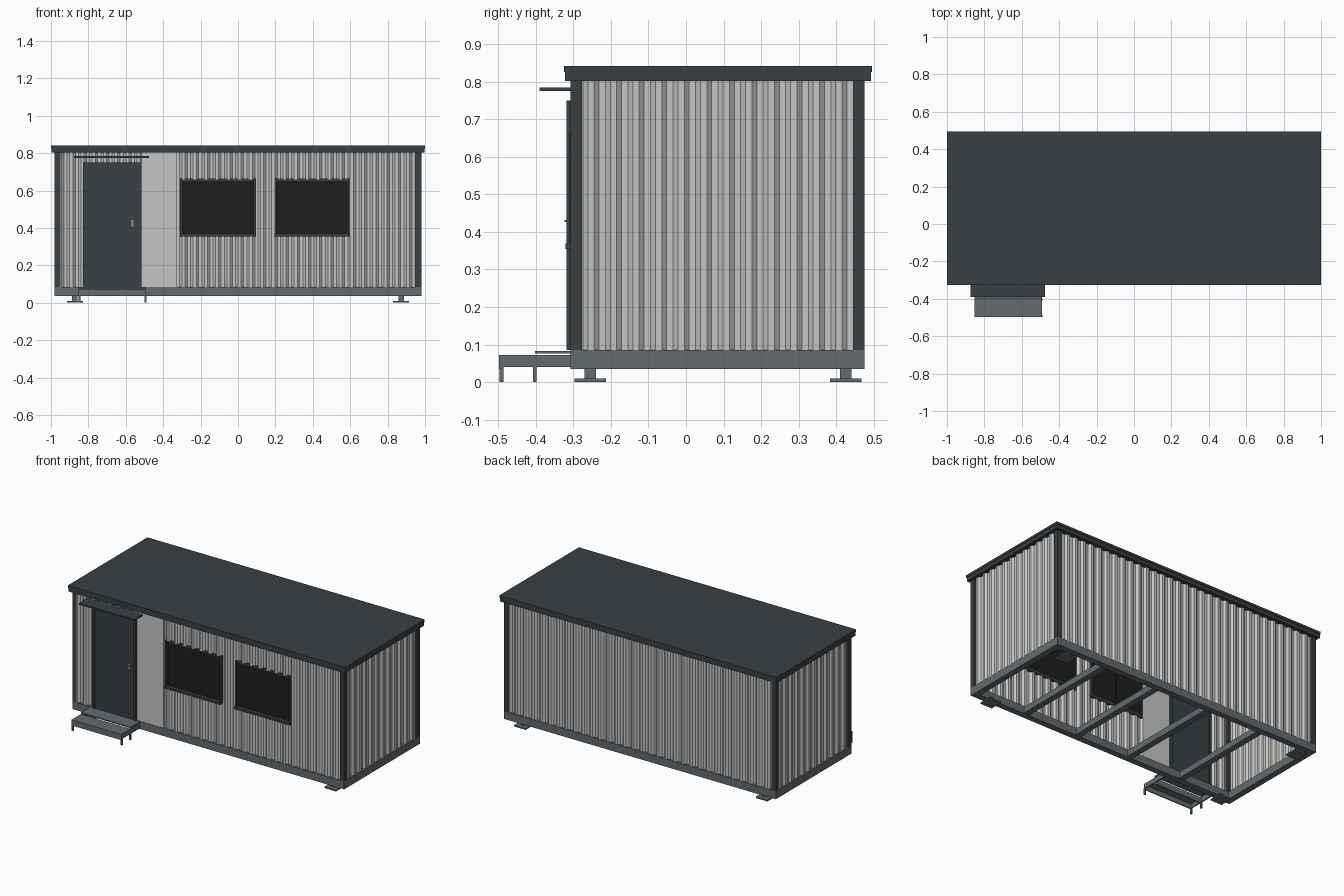
import bpy, math
from mathutils import Vector

cube = bpy.data.objects.get("Cube")
if cube:
    bpy.data.objects.remove(cube, do_unlink=True)


def material(name, rgb):
    m = bpy.data.materials.new(name)
    m.use_nodes = True
    m.diffuse_color = (*rgb, 1)
    m.node_tree.nodes["Principled BSDF"].inputs["Base Color"].default_value = (*rgb, 1)
    return m


ANTHRACITE = material("anthracite", (0.042, 0.05, 0.056))
STEEL = material("base grey", (0.13, 0.145, 0.155))
CLADDING = material("light cladding", (0.56, 0.56, 0.54))
GLASS = material("dark glass", (0.013, 0.013, 0.013))
METAL = material("handle metal", (0.25, 0.25, 0.25))


def mesh_object(name, verts, faces, mat):
    me = bpy.data.meshes.new(name)
    me.from_pydata(verts, [], faces)
    me.materials.append(mat)
    ob = bpy.data.objects.new(name, me)
    bpy.context.collection.objects.link(ob)
    return ob


def box(name, x, y, z, mat):
    """Box from its x, y and z ranges."""
    verts = [(a, b, c) for a in x for b in y for c in z]
    faces = [(0, 1, 3, 2), (4, 6, 7, 5), (0, 4, 5, 1), (2, 3, 7, 6), (0, 2, 6, 4), (1, 5, 7, 3)]
    return mesh_object(name, verts, faces, mat)


# Overall sizes of the body
X, FRONT, BACK = 0.98, -0.307, 0.475
MID = (FRONT + BACK) / 2
HALF = (BACK - FRONT) / 2
BASE, FLOOR, TOP = 0.035, 0.085, 0.805

# Trapezoid corrugation: ridge, fall, valley, rise
PITCH, DEPTH = 0.06, 0.012
STOPS = [(0, 0), (0.017, 0), (0.03, 1), (0.047, 1)]


def depth_at(u):
    u %= PITCH
    pts = STOPS + [(PITCH, 0)]
    for (a, da), (b, db) in zip(pts, pts[1:]):
        if u <= b:
            return DEPTH * (da + (db - da) * (u - a) / (b - a))
    return 0


def corrugated(name, patches, phase, location, angle):
    """Sheet facing local -y, made of rectangles (t0, t1, z0, z1)."""
    verts, faces = [], []
    for t0, t1, z0, z1 in patches:
        n0 = math.floor((t0 - phase) / PITCH)
        n1 = math.ceil((t1 - phase) / PITCH)
        ts = [phase + n * PITCH + s for n in range(n0, n1 + 1) for s, _ in STOPS]
        ts = [t0] + [t for t in ts if t0 + 1e-4 < t < t1 - 1e-4] + [t1]
        start = len(verts)
        for t in ts:
            d = depth_at(t - phase)
            verts += [(t, d, z0), (t, d, z1)]
        for i in range(len(ts) - 1):
            a = start + 2 * i
            faces.append((a, a + 2, a + 3, a + 1))
    ob = mesh_object(name, verts, faces, CLADDING)
    ob.location = location
    ob.rotation_euler.z = angle
    sheet = ob.modifiers.new("sheet thickness", "SOLIDIFY")
    sheet.thickness = 0.002
    sheet.offset = -1


# Cladding, with openings left in the front wall
full = (FLOOR - 0.003, TOP)
SILL, HEAD = 0.36, 0.66
WINDOWS = {"left": (0.195, 0.6), "right": (-0.31, 0.095)}
DOOR = (-0.83, -0.515)
DOOR_TOP = 0.75
front = [(-0.96, DOOR[0], *full), (*DOOR, DOOR_TOP - 0.005, TOP)]
edge = -0.33
for side in ("right", "left"):
    a, b = WINDOWS[side]
    a, b = a + 0.005, b - 0.005
    front += [(edge, a, *full), (a, b, full[0], SILL), (a, b, HEAD, TOP)]
    edge = b
front.append((edge, 0.96, *full))
corrugated("front_wall", front, 0, (0, FRONT + 0.003, 0), 0)
corrugated("back_wall", [(-0.96, 0.96, *full)], 0, (0, BACK - 0.003, 0), math.pi)
for name, s in (("left_wall", 1), ("right_wall", -1)):
    span = HALF - 0.02
    corrugated(name, [(-span, span, *full)], -0.2615 - MID,
               (s * (X - 0.003), MID, 0), s * math.pi / 2)
box("flat_front_panel", (DOOR[1], -0.325), (FRONT + 0.003, FRONT + 0.014), full, CLADDING)

# Corner posts
for xn, s in (("left", 1), ("right", -1)):
    xs = sorted((s * X, s * (X - 0.03)))
    box("front_post_" + xn, xs, (FRONT, FRONT + 0.03), (FLOOR, TOP), ANTHRACITE)
    box("back_post_" + xn, xs, (BACK - 0.03, BACK), (FLOOR, TOP), ANTHRACITE)

# Open base frame with cross beams
beam = 0.04
box("front_base_beam", (-X, X), (FRONT, FRONT + beam), (BASE, FLOOR), STEEL)
box("back_base_beam", (-X, X), (BACK - beam, BACK), (BASE, FLOOR), STEEL)
for n, s in (("left", 1), ("right", -1)):
    xs = sorted((s * X, s * (X - beam)))
    box(n + "_base_beam", xs, (FRONT + beam, BACK - beam), (BASE, FLOOR), STEEL)
for i in range(4):
    c = X * (-0.6 + 0.4 * i)
    box(f"cross_beam_{i + 1}", (c - 0.02, c + 0.02), (FRONT + beam, BACK - beam),
        (BASE + 0.005, FLOOR - 0.005), STEEL)

# Feet: stem on a square plate
for x in (-0.872, 0.872):
    for y in (-0.255, 0.425):
        for part, r, z in (("foot_plate", 0.042, (0, 0.009)), ("foot_stem", 0.015, (0.009, BASE))):
            box(part, (x - r, x + r), (y - r, y + r), z, STEEL)

# Roof with a slightly wider cap
box("roof_fascia", (-0.997, 0.997), (-0.322, 0.492), (0.802, 0.826), ANTHRACITE)
box("roof_cap", (-1, 1), (-0.325, 0.495), (0.826, 0.842), ANTHRACITE)

# Windows
for side, (a, b) in WINDOWS.items():
    n, w, mid = side + "_window_", 0.012, (a + b) / 2
    ys = (FRONT - 0.004, FRONT + 0.02)
    box(n + "glass", (a + w, b - w), (FRONT + 0.01, FRONT + 0.016), (SILL, HEAD), GLASS)
    box(n + "jamb_1", (a, a + w), ys, (SILL - 0.005, HEAD + 0.005), ANTHRACITE)
    box(n + "jamb_2", (b - w, b), ys, (SILL - 0.005, HEAD + 0.005), ANTHRACITE)
    box(n + "head", (a, b), (FRONT + 0.008, FRONT + 0.02), (HEAD - 0.008, HEAD + 0.005), ANTHRACITE)
    box(n + "sill", (a, b), (FRONT - 0.014, FRONT + 0.02), (SILL - 0.005, SILL + 0.009), ANTHRACITE)
    box(n + "mullion", (mid - 0.003, mid + 0.003), (FRONT + 0.007, FRONT + 0.018), (SILL, HEAD), GLASS)

# Door with frame and handle
a, b = DOOR
w, ys = 0.016, (FRONT - 0.011, FRONT + 0.02)
box("door_leaf", (a + w, b - w), (FRONT - 0.004, FRONT + 0.014), (FLOOR, DOOR_TOP - w), ANTHRACITE)
box("door_jamb_1", (a, a + w), ys, (FLOOR, DOOR_TOP), ANTHRACITE)
box("door_jamb_2", (b - w, b), ys, (FLOOR, DOOR_TOP), ANTHRACITE)
box("door_head", (a, b), ys, (DOOR_TOP - w, DOOR_TOP), ANTHRACITE)
box("handle_plate", (-0.572, -0.56), (FRONT - 0.008, FRONT - 0.003), (0.408, 0.442), METAL)
box("handle_lever", (-0.585, -0.562), (FRONT - 0.016, FRONT - 0.008), (0.426, 0.432), METAL)

# Canopy over the door
box("door_canopy", (-0.875, -0.475), (-0.39, FRONT + 0.01), (0.775, 0.785), ANTHRACITE)

# Entrance steps: landing, lower tread with skirts, legs
sx = (-0.852, -0.492)
box("landing", sx, (-0.402, FRONT), (0.076, 0.083), STEEL)
box("lower_tread", sx, (-0.498, -0.402), (0.066, 0.072), STEEL)
for y in (-0.498, -0.408):
    box("step_skirt", sx, (y, y + 0.006), (BASE, 0.07), STEEL)
for x in (sx[0], sx[1] - 0.008):
    box("step_side", (x, x + 0.008), (-0.498, FRONT), (0.04, 0.072), STEEL)
    for y in (-0.496, -0.408):
        box("step_leg", (x, x + 0.01), (y, y + 0.01), (0, 0.04), STEEL)
